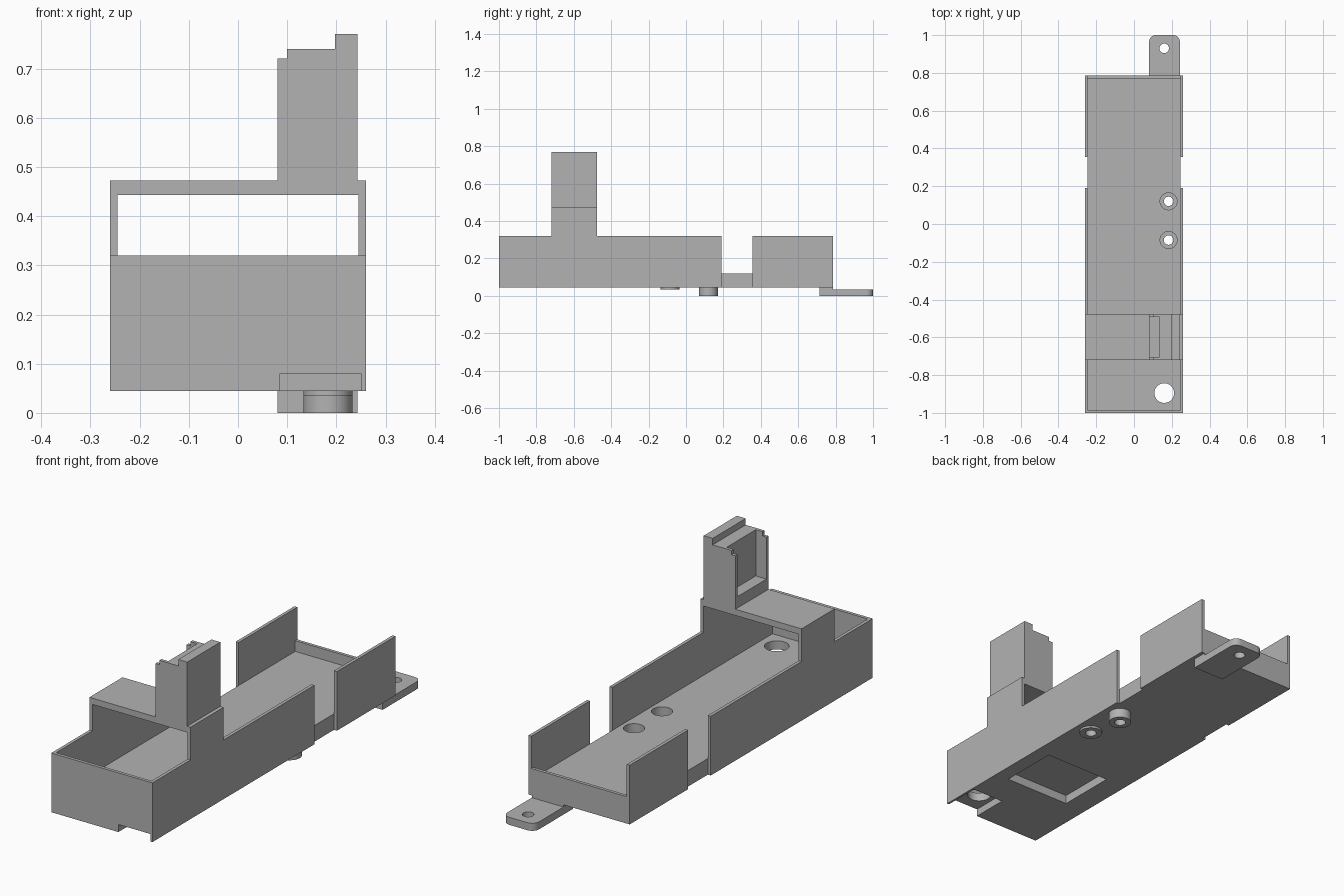
import bpy, bmesh, math

start = bpy.data.objects.get("Cube")
if start:
    bpy.data.objects.remove(start, do_unlink=True)

grey = bpy.data.materials.new("plain grey")
grey.use_nodes = True
colour = (0.45, 0.45, 0.45, 1)
grey.diffuse_color = colour
grey.node_tree.nodes["Principled BSDF"].inputs["Base Color"].default_value = colour


def finish(name, bm):
    bmesh.ops.recalc_face_normals(bm, faces=bm.faces)
    mesh = bpy.data.meshes.new(name)
    bm.to_mesh(mesh)
    bm.free()
    mesh.materials.append(grey)
    obj = bpy.data.objects.new(name, mesh)
    bpy.context.collection.objects.link(obj)
    return obj


def prism(name, points, axis, low, high):
    """Extrude a 2D profile along x, y or z from low to high."""
    bm = bmesh.new()
    place = {"x": lambda a, b: (low, a, b),
             "y": lambda a, b: (a, low, b),
             "z": lambda a, b: (a, b, low)}[axis]
    face = bm.faces.new([bm.verts.new(place(*p)) for p in points])
    moved = bmesh.ops.extrude_face_region(bm, geom=[face])["geom"]
    step = [high - low if a == axis else 0 for a in "xyz"]
    bmesh.ops.translate(bm, vec=step,
                        verts=[v for v in moved if isinstance(v, bmesh.types.BMVert)])
    return finish(name, bm)


def box(name, x, y, z):
    corners = [(x[0], y[0]), (x[1], y[0]), (x[1], y[1]), (x[0], y[1])]
    return prism(name, corners, "z", *z)


def cylinder(name, x, y, radius, z, sides=48):
    ring = [(x + radius * math.cos(math.tau * i / sides),
             y + radius * math.sin(math.tau * i / sides)) for i in range(sides)]
    return prism(name, ring, "z", *z)


def cut(obj, *cutters):
    """Subtract the cutters, bake the result and drop the cutters."""
    for cutter in cutters:
        cutter.hide_render = True
        mod = obj.modifiers.new("cut", "BOOLEAN")
        mod.operation, mod.solver, mod.object = "DIFFERENCE", "EXACT", cutter
    bpy.context.view_layer.update()
    graph = bpy.context.evaluated_depsgraph_get()
    mesh = bpy.data.meshes.new_from_object(obj.evaluated_get(graph))
    obj.modifiers.clear()
    obj.data = mesh
    for cutter in cutters:
        bpy.data.objects.remove(cutter, do_unlink=True)


BASE, FLOOR, WALL, ROOF = 0.045, 0.12, 0.32, 0.472
IN, OUT = 0.245, 0.26
BRIDGE = (-0.72, -0.477)
BOSSES = {"rear": (0.12, 0.0), "front": (-0.085, 0.035)}
BOSS_X = 0.183


def slot():
    return box("slot_cutter", (0.085, 0.25), (-1.1, -0.825), (0, 0.08))


# Floor with slot, underside pocket and holes
floor = box("floor", (-IN, IN), (-0.985, 0.77), (BASE, FLOOR))
cutters = [slot(),
           box("pocket_cutter", (-0.15, 0.19), (-0.655, -0.372), (0, 0.086)),
           cylinder("front_hole_cutter", 0.16, -0.895, 0.052, (0, 0.2))]
for y, _ in BOSSES.values():
    cutters.append(cylinder("bore_cutter", BOSS_X, y, 0.025, (0, 0.2)))
    cutters.append(cylinder("recess_cutter", BOSS_X, y, 0.045, (0.07, 0.2)))
cut(floor, *cutters)

# Hollow bosses below the floor
for key, (y, z) in BOSSES.items():
    boss = cylinder(key + "_boss", BOSS_X, y, 0.05, (z, BASE))
    cut(boss, cylinder("bore_cutter", BOSS_X, y, 0.025, (-0.1, 0.1)))

# Side walls; the long ones rise to carry the bridge
long_profile = [(-1, BASE), (0.19, BASE), (0.19, WALL), (BRIDGE[1], WALL),
                (BRIDGE[1], ROOF), (BRIDGE[0], ROOF), (BRIDGE[0], WALL), (-1, WALL)]
for side, x in (("left", (IN, OUT)), ("right", (-OUT, -IN))):
    wall = prism(side + "_long_wall", long_profile, "x", *x)
    if side == "left":
        cut(wall, slot())
    box(side + "_rear_wall", x, (0.355, 0.785), (BASE, WALL))

# End walls
front_wall = box("front_wall", (-IN, IN), (-1, -0.985), (BASE, WALL))
cut(front_wall, slot())
box("back_wall", (-IN, IN), (0.77, 0.785), (BASE, 0.17))

# Bridge roof
box("bridge_roof", (-IN, IN), BRIDGE, (0.443, ROOF))

# Tower: stepped outline with an open-topped recess facing inward
tower_profile = [(0.08, ROOF), (0.243, ROOF), (0.243, 0.77), (0.197, 0.77),
                 (0.197, 0.74), (0.1, 0.74), (0.1, 0.72), (0.08, 0.72)]
tower = prism("tower", tower_profile, "y", *BRIDGE)
cut(tower, box("recess_cutter", (0, 0.135), (-0.705, -0.492), (0.525, 0.9)))

# Rear mounting tab with rounded corners
radius, left, right, end = 0.035, 0.08, 0.243, 1.0
outline = [(left, 0.715), (right, 0.715)]
for cx, first in ((right - radius, 0), (left + radius, 90)):
    for i in range(9):
        angle = math.radians(first + i * 90 / 8)
        outline.append((cx + radius * math.cos(angle),
                        end - radius + radius * math.sin(angle)))
tab = prism("mounting_tab", outline, "z", 0, 0.035)
cut(tab, cylinder("tab_hole_cutter", 0.16, 0.93, 0.025, (-0.1, 0.1)))
box("tab_pad", (left, right), (0.715, 0.785), (0.035, BASE))

# Smooth the round surfaces and keep the edges sharp
bpy.ops.object.select_all(action="DESELECT")
for obj in bpy.context.collection.objects:
    if obj.type == "MESH" and grey.name in obj.data.materials:
        obj.select_set(True)
        bpy.context.view_layer.objects.active = obj
bpy.ops.object.shade_smooth_by_angle(angle=math.radians(30))
